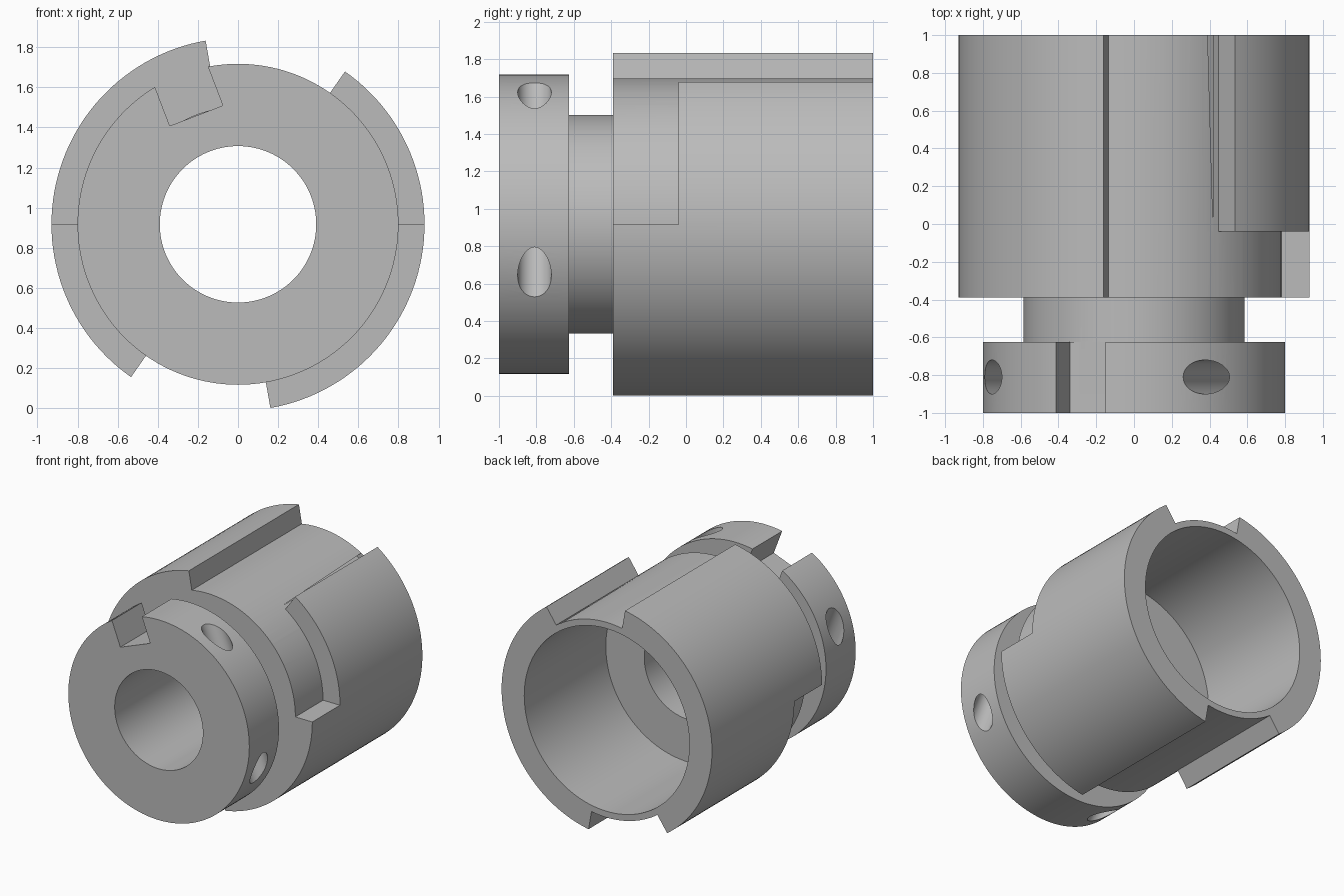
import bpy, bmesh, math
from mathutils import Matrix, Vector

cube = bpy.data.objects.get("Cube")
if cube:
    bpy.data.objects.remove(cube, do_unlink=True)

AXIS_Z = 0.917     # height of the turning axis
SEGS = 144
LAND_FLOOR = 0.78  # radius under the raised lands

steel = bpy.data.materials.new("plain_grey_steel")
steel.use_nodes = True
grey = (0.5, 0.5, 0.5, 1)
steel.diffuse_color = grey
steel.node_tree.nodes["Principled BSDF"].inputs["Base Color"].default_value = grey


def polar(r, deg, y):
    a = math.radians(deg)
    return Vector((r * math.cos(a), y, AXIS_Z + r * math.sin(a)))


def finish(name, bm):
    bmesh.ops.recalc_face_normals(bm, faces=bm.faces[:])
    mesh = bpy.data.meshes.new(name)
    bm.to_mesh(mesh)
    bm.free()
    obj = bpy.data.objects.new(name, mesh)
    bpy.context.collection.objects.link(obj)
    mesh.materials.append(steel)
    return obj


def lathe(name, profile):
    """Revolve a closed (y, radius) profile about the y axis."""
    bm = bmesh.new()
    rings = [[bm.verts.new(polar(r, 360 * i / SEGS, y)) for y, r in profile]
             for i in range(SEGS)]
    n = len(profile)
    for i in range(SEGS):
        a, b = rings[i], rings[(i + 1) % SEGS]
        for j in range(n):
            k = (j + 1) % n
            bm.faces.new((a[j], a[k], b[k], b[j]))
    return finish(name, bm)


def sector(name, start, end, y0, y1):
    """Ring sector that removes everything above the land floor."""
    bm = bmesh.new()
    steps = round((end - start) * SEGS / 360)
    angles = [start + (end - start) * i / steps for i in range(steps + 1)]
    outline = [polar(LAND_FLOOR, a, y0) for a in angles]
    outline += [polar(1.1, a, y0) for a in reversed(angles)]
    face = bm.faces.new([bm.verts.new(p) for p in outline])
    grown = bmesh.ops.extrude_face_region(bm, geom=[face])["geom"]
    verts = [v for v in grown if isinstance(v, bmesh.types.BMVert)]
    bmesh.ops.translate(bm, verts=verts, vec=(0, y1 - y0, 0))
    return finish(name, bm)


def keyway(name, deg, floor, width, y0, y1):
    """Box whose local z points outward along the given angle."""
    bm = bmesh.new()
    height = 0.6
    size = Matrix.Diagonal((width, y1 - y0, height, 1))
    turn = Matrix.Rotation(math.radians(90 - deg), 4, 'Y')
    place = Matrix.Translation(polar(floor + height / 2, deg, (y0 + y1) / 2))
    bmesh.ops.create_cube(bm, size=1, matrix=place @ turn @ size)
    return finish(name, bm)


def cross_hole(name, deg, offset, y, radius):
    """Round pin drilled along a chord of the collar."""
    bm = bmesh.new()
    turn = Matrix.Rotation(math.radians(90 - deg), 4, 'Y') @ \
        Matrix.Rotation(math.radians(90), 4, 'Y')
    bmesh.ops.create_cone(bm, cap_ends=True, segments=48, radius1=radius,
                          radius2=radius, depth=2,
                          matrix=Matrix.Translation(polar(offset, deg, y)) @ turn)
    return finish(name, bm)


# Turned body: collar, neck, wide sleeve, deep socket and through bore
body = lathe("coupling_sleeve", [
    (-1, 0.39), (-1, 0.80), (-0.625, 0.80), (-0.625, 0.585),
    (-0.39, 0.585), (-0.39, 0.93), (1, 0.93),
    (1, 0.73), (-0.03, 0.73), (-0.03, 0.39)])

# Slots, stepped windows and chord holes repeat half a turn apart
cutters = [keyway("keyway_cutter", 111, 0.58, 0.283, -1.1, -0.622)]
for half_turn in (0, 180):
    cutters += [
        sector("slot_cutter", 55 + half_turn, 100 + half_turn, -0.5, 1.1),
        sector("step_cutter", half_turn, 60 + half_turn, -0.5, -0.04),
        cross_hole("hole_cutter", 21 + half_turn, 0.604, -0.81, 0.09)]

bpy.ops.object.select_all(action='DESELECT')
body.select_set(True)
bpy.context.view_layer.objects.active = body
for cutter in cutters:
    cutter.hide_render = True
    mod = body.modifiers.new(cutter.name, 'BOOLEAN')
    mod.operation = 'DIFFERENCE'
    mod.solver = 'EXACT'
    mod.object = cutter
    bpy.ops.object.modifier_apply(modifier=mod.name)
    bpy.data.objects.remove(cutter, do_unlink=True)

bpy.ops.object.shade_smooth_by_angle(angle=math.radians(30))
